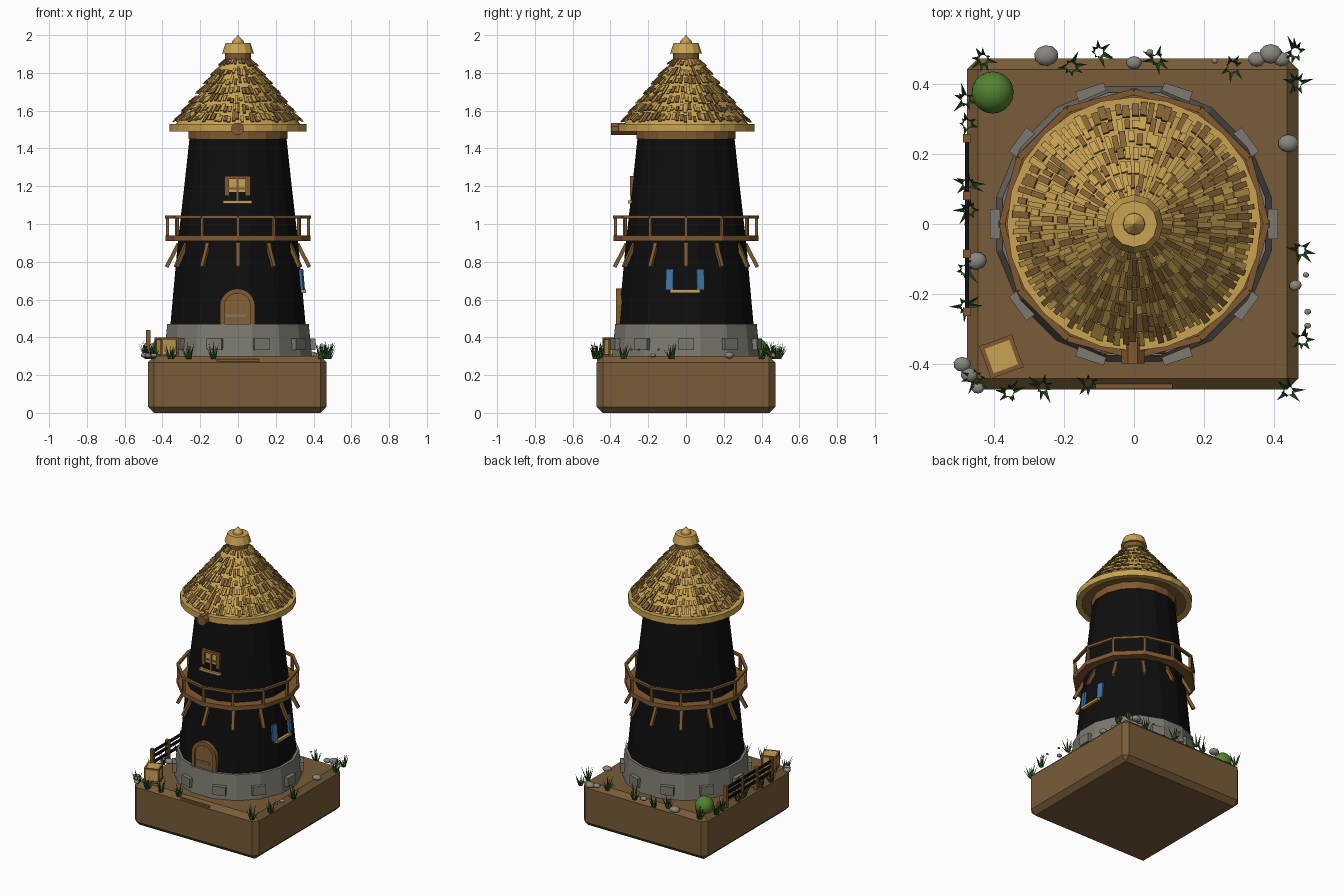
import bpy, bmesh, math, random
from mathutils import Vector, Matrix

random.seed(4)
if bpy.data.objects.get("Cube"):
    bpy.data.objects.remove(bpy.data.objects["Cube"])


def material(name, code):
    srgb = [int(code[i:i + 2], 16) / 255 for i in (0, 2, 4)]
    col = [c / 12.92 if c < 0.04 else ((c + 0.055) / 1.055) ** 2.4 for c in srgb] + [1]
    m = bpy.data.materials.new(name)
    m.use_nodes = True
    m.diffuse_color = col
    m.node_tree.nodes["Principled BSDF"].inputs["Base Color"].default_value = col
    return m


earth = material("earth", "785C38")
wood = material("wood", "80592F")
straw = material("dark straw", "866437")
gold = material("golden thatch", "C8A252")
black = material("black tar", "0E0E0E")
stone = material("wall stone", "7E7A71")
rock = material("loose rock", "8A8780")
blue = material("shutter blue", "3F74A6")
grass = material("grass green", "2F5A26")
leaf = material("bush green", "52832F")


def finish(bm, name, *mats):
    bmesh.ops.recalc_face_normals(bm, faces=bm.faces)
    me = bpy.data.meshes.new(name)
    bm.to_mesh(me)
    bm.free()
    for m in mats:
        me.materials.append(m)
    ob = bpy.data.objects.new(name, me)
    bpy.context.collection.objects.link(ob)
    return ob


def paint(verts, mat, smooth=False):
    for f in {f for v in verts for f in v.link_faces}:
        f.material_index, f.smooth = mat, smooth


def box(bm, loc, size, mat=0, rot=Matrix()):
    m = Matrix.Translation(loc) @ rot @ Matrix.Diagonal((*size, 1))
    paint(bmesh.ops.create_cube(bm, size=1, matrix=m)["verts"], mat)


def beam(bm, a, b, w, h, mat=0, ref=(0, 0, 1)):
    a, b = Vector(a), Vector(b)
    z = (b - a).normalized()
    x = Vector(ref).cross(z).normalized()
    rot = Matrix((x, z.cross(x), z)).transposed().to_4x4()
    box(bm, (a + b) / 2, (w, h, (b - a).length), mat, rot)


def lathe(name, profile, n, mat, phase=0.0, closed=False):
    bm = bmesh.new()
    rings = [[bm.verts.new(polar(r, (k + phase) * math.tau / n, z)) for k in range(n)]
             for r, z in profile]
    pairs = list(zip(rings, rings[1:]))
    if closed:
        pairs.append((rings[-1], rings[0]))
    else:
        bm.faces.new(rings[0])
        bm.faces.new(rings[-1])
    for lo, hi in pairs:
        for k in range(n):
            j = (k + 1) % n
            bm.faces.new((lo[k], lo[j], hi[j], hi[k]))
    return finish(bm, name, mat)


def polar(r, a, z):
    return Vector((r * math.cos(a), r * math.sin(a), z))


# Earth block with chamfered edges
bm = bmesh.new()
box(bm, (-0.004, 0, 0.15), (0.945, 0.945, 0.3))
bmesh.ops.bevel(bm, geom=bm.edges[:], offset=0.032, segments=1, affect='EDGES')
finish(bm, "ground_block", earth)
bm = bmesh.new()
box(bm, (0, -0.46, 0.278), (0.22, 0.02, 0.012))
finish(bm, "front_step", wood)

# Stone footing with raised blocks
lathe("stone_footing", [(0.4, 0.29), (0.382, 0.47)], 16, stone, 0.5)
bm = bmesh.new()
for k in range(10):
    a = k * math.tau / 10
    box(bm, polar(0.393, a, 0.363), (0.034, 0.085, 0.06), 0, Matrix.Rotation(a, 4, 'Z'))
finish(bm, "footing_blocks", stone)

# Tapering tower
lathe("tower_body", [(0.365, 0.465), (0.325, 0.9), (0.29, 1.2), (0.26, 1.47)], 16, black, 0.5)
lathe("tower_collar", [(0.268, 1.45), (0.268, 1.5)], 16, wood, 0.5)

# Gallery: floor, posts, rails and struts
lathe("gallery_floor", [(0.29, 0.91), (0.385, 0.91), (0.385, 0.94), (0.29, 0.94)],
      12, wood, closed=True)
posts, rails, struts = bmesh.new(), bmesh.new(), bmesh.new()
for k in range(12):
    a, b = k * math.tau / 12, (k + 1) * math.tau / 12
    out = polar(1, a, 0)
    beam(posts, polar(0.374, a, 0.93), polar(0.374, a, 1.035), 0.016, 0.016, ref=out)
    beam(rails, polar(0.377, a, 1.037), polar(0.377, b, 1.037), 0.018, 0.016)
    beam(struts, polar(0.378, a, 0.772), polar(0.315, a, 0.895), 0.02, 0.02, ref=out)
finish(posts, "gallery_posts", wood)
finish(rails, "gallery_rails", wood)
finish(struts, "gallery_struts", wood)

# Thatched roof: eave hoop, cone and ragged straw tiers
lathe("roof_eave", [(0.325, 1.49), (0.362, 1.49), (0.362, 1.53), (0.325, 1.53)],
      24, gold, closed=True)
lathe("roof_underside", [(0.335, 1.498), (0.335, 1.515)], 24, straw)
lathe("roof_cone", [(0.34, 1.515), (0.058, 1.88)], 32, gold)
bm = bmesh.new()
tiers = 7
for t in range(tiers):
    def on_cone(f, a, lift):
        return polar(0.337 - 0.277 * f + lift, a, 1.53 + 0.345 * f + lift * 0.8)
    low = t / tiers
    count = max(24, int(math.tau * (0.337 - 0.277 * low) / 0.024))
    for k in range(count):
        a = (k + random.uniform(-0.2, 0.2)) * math.tau / count
        f0 = low + random.uniform(0, 0.05)
        f1 = min(low + random.uniform(0.09, 0.18), 0.99)
        width = math.tau * (0.337 - 0.277 * f1) / count * random.uniform(0.6, 0.95)
        beam(bm, on_cone(f0, a, 0.011), on_cone(f1, a, 0.003), width, 0.006,
             int(random.random() < (0.65 if t == 0 else 0.45)), polar(0.8, a, 0.6))
finish(bm, "thatch_straws", gold, straw)

# Roof crown
lathe("crown_neck", [(0.068, 1.85), (0.068, 1.91)], 12, wood)
lathe("crown_cap", [(0.084, 1.903), (0.066, 1.957)], 12, gold)
lathe("crown_tip", [(0.032, 1.955), (0.03, 1.968), (0.001, 2.0)], 12, gold)

# Shaft end poking out of the roof
bm = bmesh.new()
bmesh.ops.create_cone(bm, cap_ends=True, segments=8, radius1=0.035, radius2=0.035, depth=0.2,
                      matrix=Matrix.Translation((-0.003, -0.297, 1.503))
                      @ Matrix.Rotation(math.pi / 2, 4, 'X') @ Matrix.Rotation(math.pi / 8, 4, 'Z'))
finish(bm, "roof_shaft", wood)


# Arched door
def arch(half, height, y):
    pts = [(half, 0.465)] + [(half * math.cos(k * math.pi / 10),
                              0.465 + height - half + half * math.sin(k * math.pi / 10))
                             for k in range(11)] + [(-half, 0.465)]
    return [Vector((x - 0.003, y, z)) for x, z in pts]


bm = bmesh.new()
loops = [[bm.verts.new(p) for p in arch(*s)] for s in
         ((0.093, 0.193, -0.3), (0.093, 0.193, -0.37), (0.068, 0.168, -0.37), (0.068, 0.168, -0.3))]
for p, q in zip(loops, loops[1:] + loops[:1]):
    for k in range(len(p) - 1):
        bm.faces.new((p[k], p[k + 1], q[k + 1], q[k]))
finish(bm, "door_frame", wood)
bm = bmesh.new()
panel = bm.faces.new([bm.verts.new(p) for p in arch(0.069, 0.169, -0.361)])
for x in (-0.037, -0.003, 0.031):
    box(bm, (x, -0.361, 0.54), (0.004, 0.004, 0.145), 1)
box(bm, (-0.012, -0.364, 0.515), (0.105, 0.008, 0.014), 2)
box(bm, (0.037, -0.367, 0.46), (0.014, 0.012, 0.014), 3)
finish(bm, "door_panel", straw, wood, stone, black)

# Front window
bm = bmesh.new()
box(bm, (-0.003, -0.27, 1.178), (0.09, 0.036, 0.12), 1)
for s in (-1, 1):
    box(bm, (-0.003 + s * 0.056, -0.275, 1.2), (0.024, 0.042, 0.1))
box(bm, (-0.003, -0.275, 1.245), (0.135, 0.044, 0.016))
box(bm, (-0.003, -0.275, 1.178), (0.012, 0.036, 0.12))
box(bm, (-0.003, -0.275, 1.188), (0.09, 0.036, 0.012))
box(bm, (-0.003, -0.28, 1.116), (0.155, 0.055, 0.016), 1)
finish(bm, "front_window", wood, gold)

# Side window shutters and sill
bm = bmesh.new()
for s in (-1, 1):
    rot = Matrix.Rotation(s * 0.25, 4, 'Z') @ Matrix.Rotation(-0.09, 4, 'Y')
    box(bm, (0.338, -0.005 + s * 0.081, 0.706), (0.014, 0.04, 0.11), 0, rot)
finish(bm, "side_shutters", blue)
bm = bmesh.new()
box(bm, (0.335, -0.005, 0.644), (0.05, 0.16, 0.016))
finish(bm, "side_sill", gold)

# Fence along one edge
bm = bmesh.new()
for k in range(4):
    box(bm, (-0.476, -0.25 + k * 0.165, 0.365), (0.024, 0.024, 0.15))
for z in (0.345, 0.385, 0.42):
    box(bm, (-0.476, -0.003, z), (0.012, 0.49, 0.016), 1)
finish(bm, "fence", wood, black)

# Crate with edge battens
bm = bmesh.new()
turn = Matrix.Translation((-0.378, -0.378, 0.35)) @ Matrix.Rotation(0.35, 4, 'Z')
box(bm, turn.translation, (0.088, 0.088, 0.096), 1, turn.to_3x3().to_4x4())
for i in (-1, 1):
    for j in (-1, 1):
        for size, at in (((0.012, 0.012, 0.098), (i, j, 0)), ((0.1, 0.012, 0.012), (0, i, j)),
                         ((0.012, 0.1, 0.012), (i, 0, j))):
            box(bm, turn @ (Vector(at) * 0.043), size, 0, turn.to_3x3().to_4x4())
finish(bm, "crate", wood, gold)

# Round bush
bm = bmesh.new()
ball = bmesh.ops.create_icosphere(bm, subdivisions=3, radius=0.06,
                                  matrix=Matrix.Translation((-0.403, 0.375, 0.335)))
paint(ball["verts"], 0, True)
finish(bm, "bush", leaf)

# Rocks around the rim: x, y, radius
bm = bmesh.new()
for x, y, r in ((-.25, .48, .035), (0, .46, .022), (.35, .47, .025), (.39, .485, .033),
                (.42, .47, .024), (.44, .23, .03), (.46, -.175, .018), (-.49, -.4, .025),
                (-.47, -.43, .024), (-.445, -.468, .018), (-.45, -.105, .03), (.49, -.145, .009),
                (.495, -.25, .01), (.495, -.29, .01), (.045, .49, .01), (.23, .465, .009)):
    m = Matrix.Translation((x, y, 0.305 if r > 0.015 else 0.335)) @ Matrix.Rotation(
        random.uniform(-0.2, 0.2), 4, 'Z') @ Matrix.Diagonal((1, 0.85, 0.6, 1))
    paint(bmesh.ops.create_icosphere(bm, subdivisions=2, radius=r, matrix=m)["verts"], 0, True)
finish(bm, "rocks", rock)

# Grass tufts of folded blades
bm = bmesh.new()
for x, y in ((-.43, .47), (-.18, .45), (-.1, .49), (.065, .47), (.28, .45), (.46, .49), (.465, .4),
             (-.475, .285), (-.48, .355), (-.475, .115), (-.47, .04), (-.48, -.13), (-.48, -.235),
             (-.45, -.44), (-.355, -.48), (-.26, -.465), (-.13, -.455), (.44, -.475),
             (.48, -.33), (.475, -.075)):
    for k in range(8):
        a = k * math.tau / 8 + random.uniform(-0.4, 0.4)
        root = Vector((x, y, 0.285)) + polar(0.008, a, 0)
        side = polar(0.008, a + math.pi / 2, 0)
        tip = bm.verts.new(root + polar(random.uniform(0.01, 0.045), a, random.uniform(0.05, 0.1)))
        rib = bm.verts.new(root + polar(0.006, a, 0))
        for s in (-1, 1):
            bm.faces.new((bm.verts.new(root + side * s), rib, tip))
finish(bm, "grass_tufts", grass)
